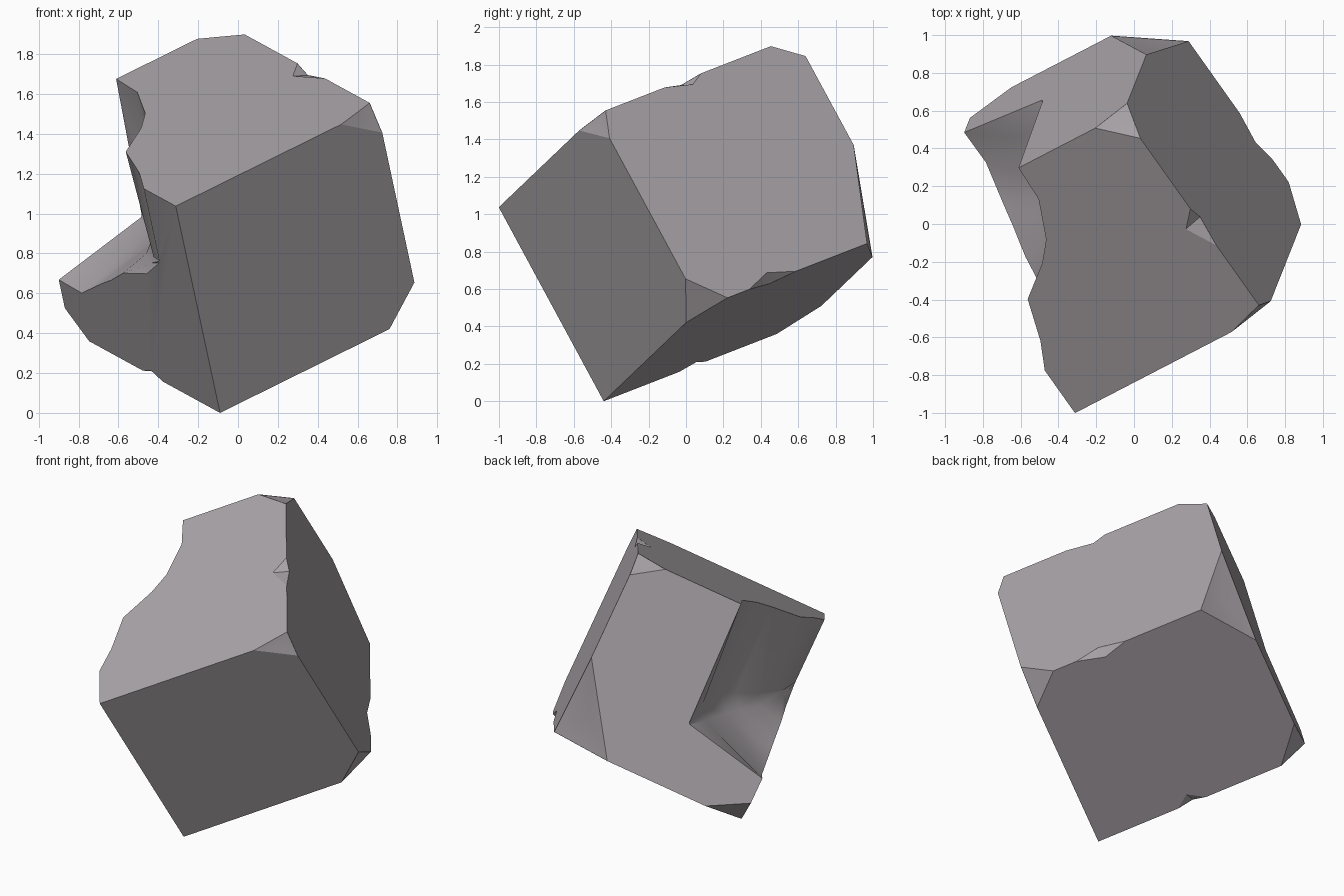
import bpy, bmesh
from mathutils import Matrix, Vector

if "Cube" in bpy.data.objects:
    bpy.data.objects.remove(bpy.data.objects["Cube"])

# Block size, and the tilted frame it rests in
U, V, W = 1.24, 1.367, 1.2
ux = Vector((0.813, 0.421, 0.402)).normalized()
wz = Vector((-0.183, -0.467, 0.867))
wz = (wz - ux * wz.dot(ux)).normalized()
vy = wz.cross(ux)
frame = Matrix((ux, vy, wz)).transposed().to_4x4()
frame.translation = (-0.09, -0.44, 0)

stone = bpy.data.materials.new("grey stone")
stone.use_nodes = True
colour = (0.40, 0.37, 0.39, 1)
stone.diffuse_color = colour
stone.node_tree.nodes["Principled BSDF"].inputs["Base Color"].default_value = colour


def make(name, bm):
    bmesh.ops.recalc_face_normals(bm, faces=bm.faces)
    mesh = bpy.data.meshes.new(name)
    bm.to_mesh(mesh)
    bm.free()
    mesh.materials.append(stone)
    ob = bpy.data.objects.new(name, mesh)
    bpy.context.collection.objects.link(ob)
    return ob


# Solid block
bm = bmesh.new()
bmesh.ops.create_cube(bm, size=1)
for v in bm.verts:
    v.co = [(c + 0.5) * s for c, s in zip(v.co, (U, V, W))]
block = make("broken_block", bm)
cutters = []

# Large broken corner: sections of (v, wall top u, wall foot u, inner floor, outer floor, fillet)
sections = [
    (0.29, 0.00, 0.00, 0.78, 0.77, 0.004),
    (0.45, 0.08, 0.06, 0.70, 0.65, 0.02),
    (0.69, 0.16, 0.20, 0.62, 0.57, 0.05),
    (0.83, 0.35, 0.33, 0.57, 0.48, 0.07),
    (0.94, 0.45, 0.42, 0.53, 0.42, 0.08),
    (1.16, 0.55, 0.50, 0.46, 0.29, 0.05),
    (V, 0.56, 0.54, 0.41, 0.295, 0.008),
    (1.5, 0.56, 0.54, 0.41, 0.295, 0.008),
]
bm = bmesh.new()
rings = []
for v, top, foot, inner, outer, r in sections:
    slope = (inner - outer) / (foot + 0.1)
    ring = [(-0.2, W + 0.1), (top, W + 0.1), (top, W), (foot, inner + r),
            (foot - r, inner - r * slope), (0, outer), (-0.2, outer)]
    rings.append([bm.verts.new((a, v, b)) for a, b in ring])
for a, b in zip(rings, rings[1:]):
    for i in range(len(a)):
        j = (i + 1) % len(a)
        bm.faces.new((a[i], a[j], b[j], b[i]))
for end in (rings[0], rings[-1]):
    bm.faces.new(end)
bmesh.ops.triangulate(bm, faces=bm.faces)
cutters.append(make("large_break_cutter", bm))


# Small chips: hull from a point outside the block to points on its edges
def chip(name, corner, points, depth=0.0):
    corner = Vector(corner)
    points = [Vector(p) for p in points]
    centre = Vector((U, V, W)) / 2
    mid = sum(points, Vector()) / len(points)
    out = Vector([0.15 * (1 if c > m else -1) if abs(c - m) > 0.9 * m else 0
                  for c, m in zip(corner, centre)])
    tip = corner + out
    bm = bmesh.new()
    for p in points:
        bm.verts.new(p + (p - tip) * 0.005)
    bm.verts.new(tip)
    if depth:
        bm.verts.new(mid + (mid - tip).normalized() * depth)
    bmesh.ops.convex_hull(bm, input=bm.verts)
    cutters.append(make(name, bm))


chip("front_top_chip", (U, 0, W), [(1.02, 0, W), (U, 0.063, W), (U, 0, 1.05)], 0.01)
chip("back_top_chip", (U, V, W), [(U, 1.2, W), (U, V, 1.08), (1.06, V, W)], 0.01)
chip("front_low_chip", (U, 0, 0), [(1.045, 0, 0), (U, 0, 0.18), (U, 0.18, 0)])
chip("back_low_chip", (U, V, 0), [(U, V, 0.53), (U, 1.14, 0), (0.89, V, 0)], 0.03)
chip("side_low_chip", (0, V, 0), [(0.24, V, 0), (0, 1.19, 0), (0, V, 0.13)])
chip("top_edge_chip", (U, 0.6, W),
     [(U, 0.72, W), (U, 0.47, W), (1.15, 0.63, W), (U, 0.64, W - 0.04)])
chip("low_edge_chip", (U, 0.48, 0),
     [(U, 0.33, 0), (U, 0.65, 0), (U, 0.48, 0.05), (1.19, 0.5, 0)])
chip("side_edge_chip", (0, 0.6, 0),
     [(0, 0.52, 0), (0, 0.7, 0), (0, 0.62, 0.03), (0.07, 0.6, 0)])

# Cut every break out of the block
bpy.context.view_layer.objects.active = block
for cutter in cutters:
    mod = block.modifiers.new(cutter.name, "BOOLEAN")
    mod.operation, mod.solver, mod.object = "DIFFERENCE", "EXACT", cutter
    bpy.ops.object.modifier_apply(modifier=mod.name)
    bpy.data.objects.remove(cutter)

# Tilt into place and shade
block.data.transform(frame)
bpy.ops.object.select_all(action="DESELECT")
block.select_set(True)
bpy.ops.object.shade_smooth_by_angle(angle=0.6)
